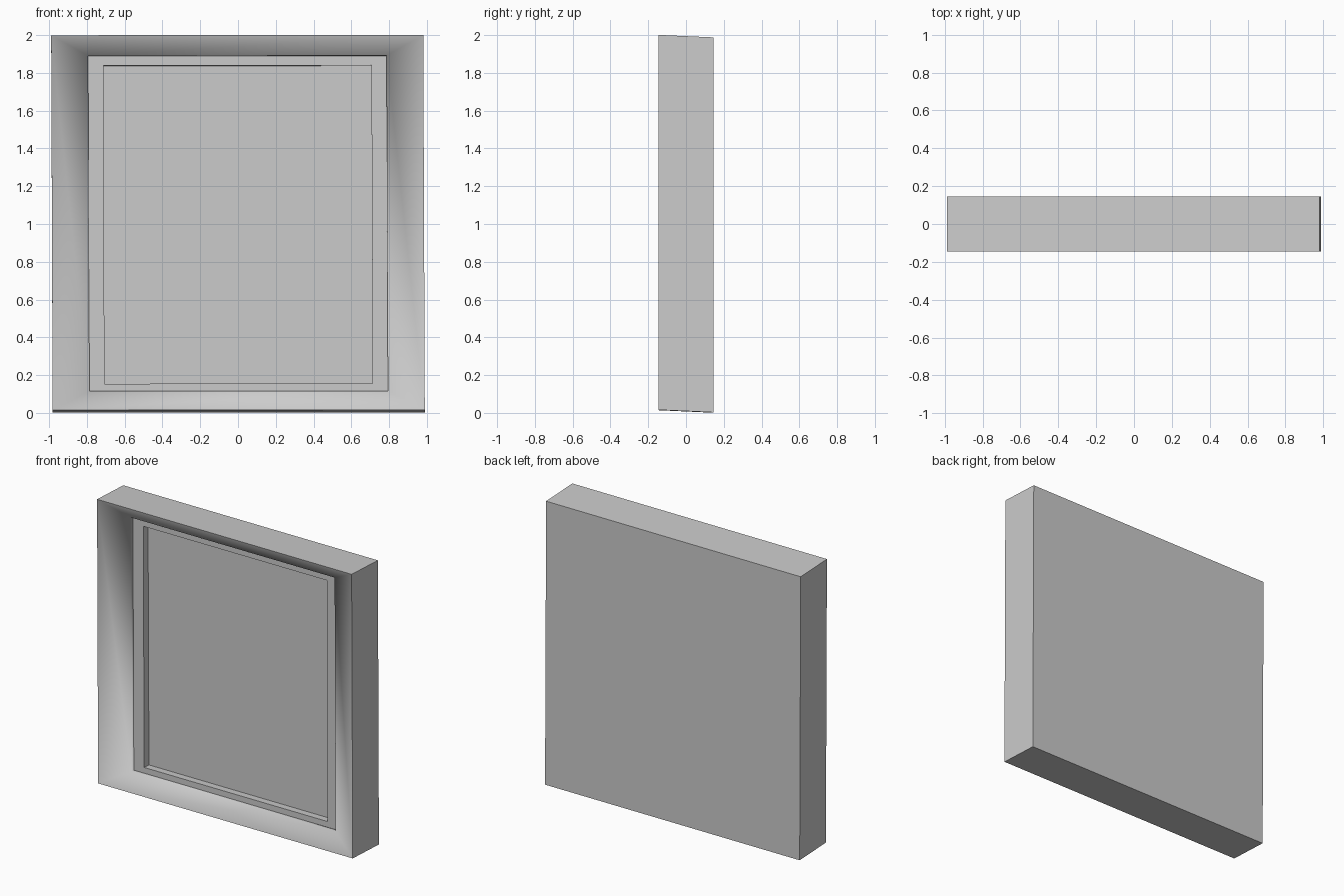
import bpy, bmesh

if "Cube" in bpy.data.objects:
    bpy.data.objects.remove(bpy.data.objects["Cube"])

grey = bpy.data.materials.new("light_grey")
grey.diffuse_color = (0.6, 0.6, 0.6, 1)
grey.use_nodes = True
grey.node_tree.nodes["Principled BSDF"].inputs["Base Color"].default_value = grey.diffuse_color

# Rectangular sections from the back to the recessed panel:
# half width, bottom z, top z, depth y
sections = [
    (0.985, 0.015, 2.0, 0.145),     # back
    (0.985, 0.015, 2.0, -0.145),    # front rim
    (0.79, 0.12, 1.895, -0.055),    # inner end of the sloped surround
    (0.79, 0.12, 1.895, -0.028),    # ledge, outer edge
    (0.71, 0.16, 1.845, -0.028),    # ledge, inner edge
    (0.71, 0.16, 1.845, 0.025),     # panel
]


def lean(x, y, z):
    """Slight drop towards the back and a tiny sideways lean."""
    return (x - 0.004 * (z - 1), y, z - 0.045 * (y + 0.145) + 0.001 * x)


bm = bmesh.new()
rings = [[bm.verts.new(lean(x, y, z)) for x, z in
          ((-w, z0), (w, z0), (w, z1), (-w, z1))]
         for w, z0, z1, y in sections]

# Back and panel caps
bm.faces.new(rings[0])
bm.faces.new(rings[-1])

# Walls between neighbouring sections
bands = []
for a, b in zip(rings, rings[1:]):
    bands.append([bm.faces.new((a[i], a[(i + 1) % 4], b[(i + 1) % 4], b[i]))
                  for i in range(4)])
bmesh.ops.recalc_face_normals(bm, faces=bm.faces)

# Sloped surround blends through its corners and into its inner lip
soft = set(bands[1] + bands[2])
for f in bm.faces:
    f.smooth = f in soft
for e in bm.edges:
    e.smooth = all(f in soft for f in e.link_faces)

mesh = bpy.data.meshes.new("framed_panel")
bm.to_mesh(mesh)
bm.free()
mesh.materials.append(grey)
panel = bpy.data.objects.new("framed_panel", mesh)
bpy.context.collection.objects.link(panel)
